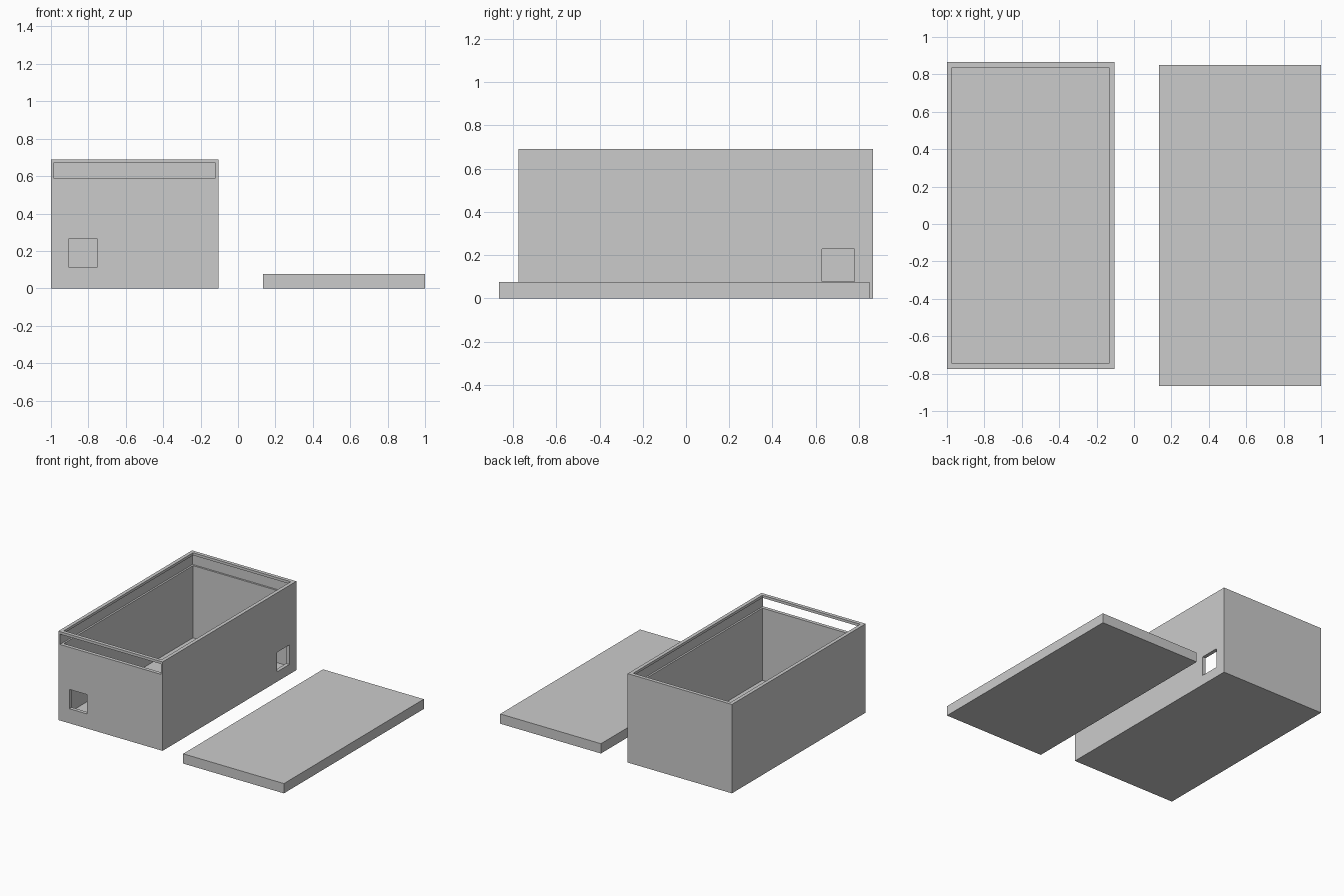
import bpy
from mathutils import Vector

cube = bpy.data.objects.get("Cube")
if cube:
    bpy.data.objects.remove(cube, do_unlink=True)

grey = bpy.data.materials.new("light grey plastic")
grey.use_nodes = True
colour = (0.6, 0.6, 0.6, 1)
grey.diffuse_color = colour
grey.node_tree.nodes["Principled BSDF"].inputs["Base Color"].default_value = colour


def block(name, low, high):
    """Rectangular block between two opposite corners."""
    low, high = Vector(low), Vector(high)
    bpy.ops.mesh.primitive_cube_add(size=1, location=(low + high) / 2)
    obj = bpy.context.object
    obj.name = name
    obj.scale = high - low
    bpy.ops.object.transform_apply(location=False, rotation=False, scale=True)
    obj.data.materials.append(grey)
    return obj


def cut(target, name, low, high):
    """Remove a rectangular volume from the target."""
    cutter = block(name, low, high)
    cutter.hide_render = True
    mod = target.modifiers.new(name, "BOOLEAN")
    mod.operation = "DIFFERENCE"
    mod.solver = "EXACT"
    mod.object = cutter
    bpy.context.view_layer.objects.active = target
    bpy.ops.object.modifier_apply(modifier=mod.name)
    bpy.data.objects.remove(cutter, do_unlink=True)


# Open box with thin walls
left, right = -1.0, -0.105
front, back = -0.775, 0.865
wall = 0.028
box = block("box", (left, front, 0), (right, back, 0.69))
cut(box, "cavity", (left + wall, front + wall, 0.03), (right - wall, back - wall, 0.8))

# Groove for the sliding lid, open through the front wall
groove = 0.014
cut(box, "lid_groove", (left + groove, front - 0.1, 0.59),
    (right - groove, back - groove, 0.67))

# Square ports through the front wall and the side wall
cut(box, "front_port", (-0.905, front - 0.1, 0.113), (-0.752, front + 0.1, 0.263))
cut(box, "side_port", (right - 0.1, 0.63, 0.077), (right + 0.1, 0.78, 0.228))

# Lid lying beside the box
block("lid", (0.135, -0.865, 0), (1, 0.85, 0.076))
